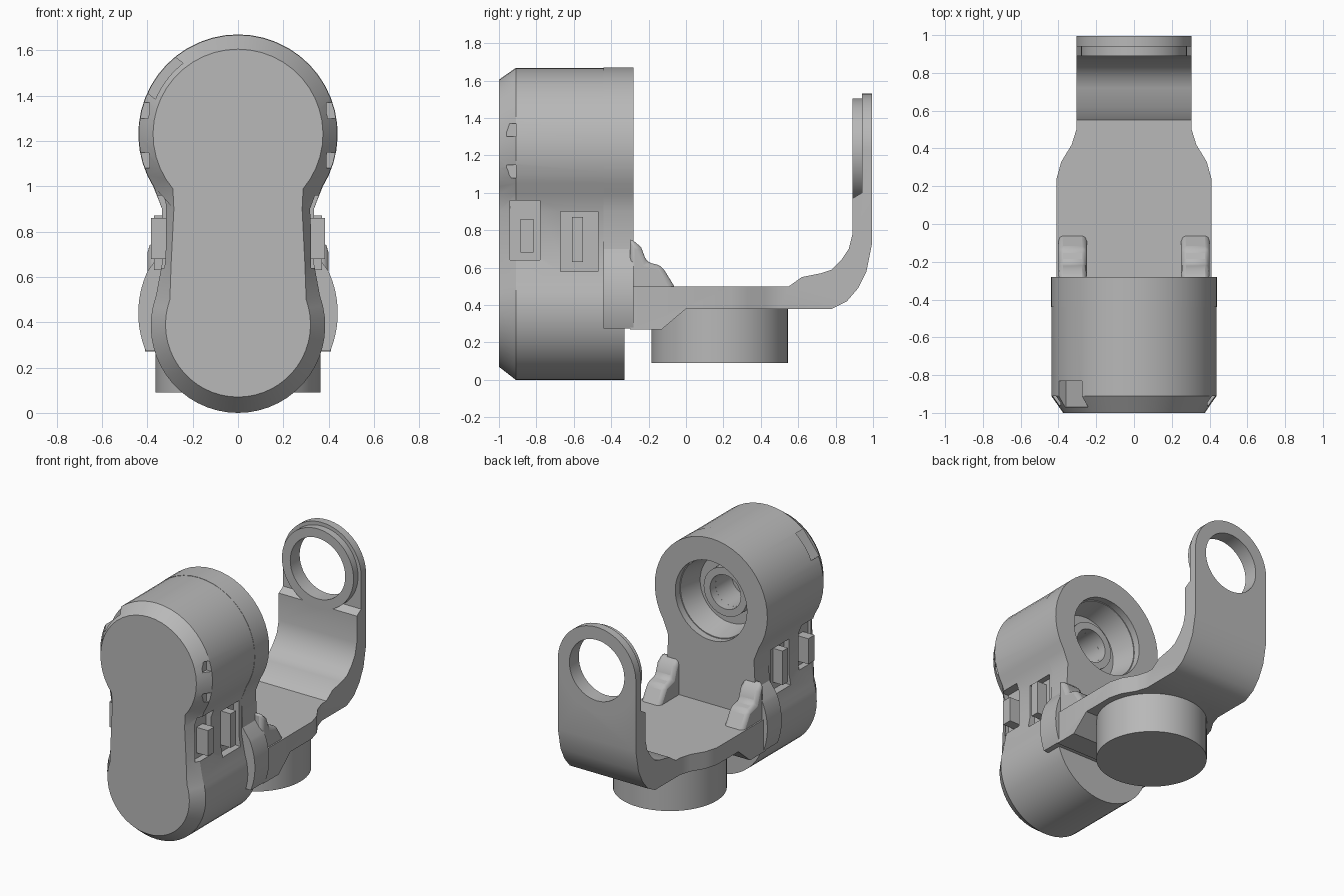
import bpy, bmesh
from math import sin, cos, radians, pi
from mathutils import Matrix, Vector

cube = bpy.data.objects.get("Cube")
if cube:
    bpy.data.objects.remove(cube, do_unlink=True)

grey = bpy.data.materials.new("plain grey")
grey.use_nodes = True
colour = (0.48, 0.48, 0.48, 1)
grey.diffuse_color = colour
grey.node_tree.nodes["Principled BSDF"].inputs["Base Color"].default_value = colour

# Maps a 2D outline point plus a depth onto each extrusion axis
PLACE = {"x": lambda p, d: (d, p[0], p[1]),
         "y": lambda p, d: (p[0], d, p[1]),
         "z": lambda p, d: (p[0], p[1], d)}


def loft(name, axis, sections):
    """Solid skinned through (outline, depth) sections."""
    bm = bmesh.new()
    rings = [[bm.verts.new(PLACE[axis](p, d)) for p in pts] for pts, d in sections]
    n = len(rings[0])
    for a, b in zip(rings, rings[1:]):
        for i in range(n):
            j = (i + 1) % n
            bm.faces.new((a[i], a[j], b[j], b[i]))
    bm.faces.new(rings[0])
    bm.faces.new(rings[-1])
    bmesh.ops.recalc_face_normals(bm, faces=bm.faces)
    mesh = bpy.data.meshes.new(name)
    bm.to_mesh(mesh)
    bm.free()
    mesh.materials.append(grey)
    obj = bpy.data.objects.new(name, mesh)
    bpy.context.collection.objects.link(obj)
    return obj


def prism(name, axis, pts, d0, d1):
    return loft(name, axis, [(pts, d0), (pts, d1)])


def circle(u, v, r, n=48):
    return [(u + r * cos(2 * pi * i / n), v + r * sin(2 * pi * i / n)) for i in range(n)]


def box(name, centre, size, turn=0):
    x, y = size[0] / 2, size[1] / 2
    obj = prism(name, "z", [(-x, -y), (x, -y), (x, y), (-x, y)], -size[2] / 2, size[2] / 2)
    obj.data.transform(Matrix.Translation(Vector(centre)) @ Matrix.Rotation(radians(turn), 4, "Y"))
    return obj


def boolean(obj, tools, op="DIFFERENCE"):
    for tool in tools:
        mod = obj.modifiers.new("boolean", "BOOLEAN")
        mod.operation, mod.object, mod.solver = op, tool, "EXACT"
        bpy.context.view_layer.objects.active = obj
        bpy.ops.object.modifier_apply(modifier=mod.name)
        bpy.data.objects.remove(tool, do_unlink=True)


def arc(cz, r, a0, a1, n=16):
    angles = [radians(a0 + (a1 - a0) * i / n) for i in range(n + 1)]
    return [(r * cos(a), cz + r * sin(a)) for a in angles]


def mirrored(half):
    return half + [(-x, z) for x, z in reversed(half) if x > 1e-4]


def waisted(low, waist, top):
    """Two round lobes joined by a narrow waist."""
    return mirrored(arc(*low) + waist + arc(*top))


HEAD_Z = 1.23

# Gearbox body with chamfered front
outer = waisted((0.385, 0.385, -90, 20), [(0.335, 0.66), (0.335, 0.9)], (HEAD_Z, 0.438, -32, 90))
face = waisted((0.39, 0.32, -90, 20), [(0.295, 0.66), (0.283, 0.9)], (HEAD_Z, 0.375, -40, 90))
body = loft("gearbox_body", "y", [(face, -1), (outer, -0.91), (outer, -0.33)])

# Back plate of the yoke, cut flat below
plate_outline = waisted((0.44, 0.44, -22, 25), [(0.345, 0.7), (0.335, 0.9)], (HEAD_Z, 0.44, -32, 90))
plate = prism("yoke_back_plate", "y", plate_outline, -0.44, -0.28)

# Bearing recess through the plate into the body
boolean(plate, [prism("recess_cutter", "y", circle(0, HEAD_Z, 0.28), -0.6, -0.1)])
boolean(body, [loft("recess_cutter", "y", [(circle(0, HEAD_Z, 0.24), -0.5),
                                           (circle(0, HEAD_Z, 0.29), -0.25)]),
               prism("shaft_cutter", "y", circle(0, HEAD_Z, 0.12, 24), -0.68, -0.3)])
bush = prism("bearing_bush", "y", circle(0, HEAD_Z, 0.17, 32), -0.52, -0.44)
boolean(bush, [prism("bush_cutter", "y", circle(0, HEAD_Z, 0.12, 32), -0.6, -0.3)])

# Side slots and lugs at the waist, small square pockets on the head
for side, s in (("left", 1), ("right", -1)):
    boolean(body, [box("slot_cutter", (s * 0.37, -0.86, 0.8), (0.15, 0.16, 0.32)),
                   box("slot_cutter", (s * 0.37, -0.57, 0.74), (0.15, 0.2, 0.32)),
                   box("pocket_cutter", (s * 0.43, -0.935, 1.335), (0.08, 0.05, 0.07)),
                   box("pocket_cutter", (s * 0.43, -0.935, 1.115), (0.08, 0.05, 0.07))])
    box(side + "_front_lug", (s * 0.335, -0.85, 0.77), (0.1, 0.07, 0.18))
    box(side + "_rear_lug", (s * 0.325, -0.58, 0.75), (0.09, 0.06, 0.24))

# Open pocket on the upper right shoulder
boolean(body, [box("shoulder_cutter", (-0.35, -0.9, HEAD_Z + 0.27), (0.13, 0.14, 0.2), 38)])

# Bracket: side profile trimmed to its plan outline
side_profile = [(-0.3, 0.27), (-0.13, 0.27), (0, 0.38), (0.78, 0.38), (0.86, 0.42), (0.92, 0.49),
                (0.965, 0.58), (0.995, 0.73), (0.995, 1.225), (0.94, 1.225), (0.94, 1), (0.89, 0.97),
                (0.89, 0.78), (0.87, 0.7), (0.83, 0.64), (0.78, 0.59), (0.72, 0.57), (0.62, 0.55),
                (0.55, 0.5), (-0.3, 0.5)]
plan = mirrored([(0.41, -0.32), (0.41, 0.24), (0.385, 0.33), (0.33, 0.42), (0.305, 0.5), (0.305, 1.1)])
bracket = prism("bracket", "x", side_profile, -0.5, 0.5)
boolean(bracket, [prism("plan_trim", "z", plan, 0, 2)], "INTERSECT")

# Rounded arm end with its inner rim and hole
boolean(bracket, [prism("arm_end", "y", circle(0, HEAD_Z - 0.005, 0.305, 64), 0.94, 0.995),
                  prism("arm_rim", "y", circle(0, HEAD_Z - 0.005, 0.28, 64), 0.89, 0.96)], "UNION")
boolean(bracket, [prism("hole_cutter", "y", circle(0, HEAD_Z - 0.005, 0.215), 0.8, 1.1)])

# Cheek ribs where the bracket meets the plate
cheek = [(-0.3, 0.4), (-0.3, 0.76), (-0.24, 0.71), (-0.21, 0.63), (-0.13, 0.61), (-0.05, 0.48), (-0.05, 0.4)]
for side, a, b in (("left", 0.25, 0.4), ("right", -0.4, -0.25)):
    rib = prism(side + "_cheek_rib", "x", cheek, a, b)
    bevel = rib.modifiers.new("soft edges", "BEVEL")
    bevel.width, bevel.segments = 0.025, 2

# Round foot under the bracket
foot = [(x, y) for x, y in circle(0, 0.18, 0.365, 64)]
prism("round_foot", "z", foot, 0.09, 0.4)

# Smooth shading with sharp edges kept
bpy.ops.object.select_all(action="DESELECT")
for obj in bpy.context.scene.objects:
    if obj.type == "MESH" and grey.name in obj.data.materials:
        obj.select_set(True)
        bpy.context.view_layer.objects.active = obj
bpy.ops.object.shade_smooth_by_angle(angle=radians(30))
